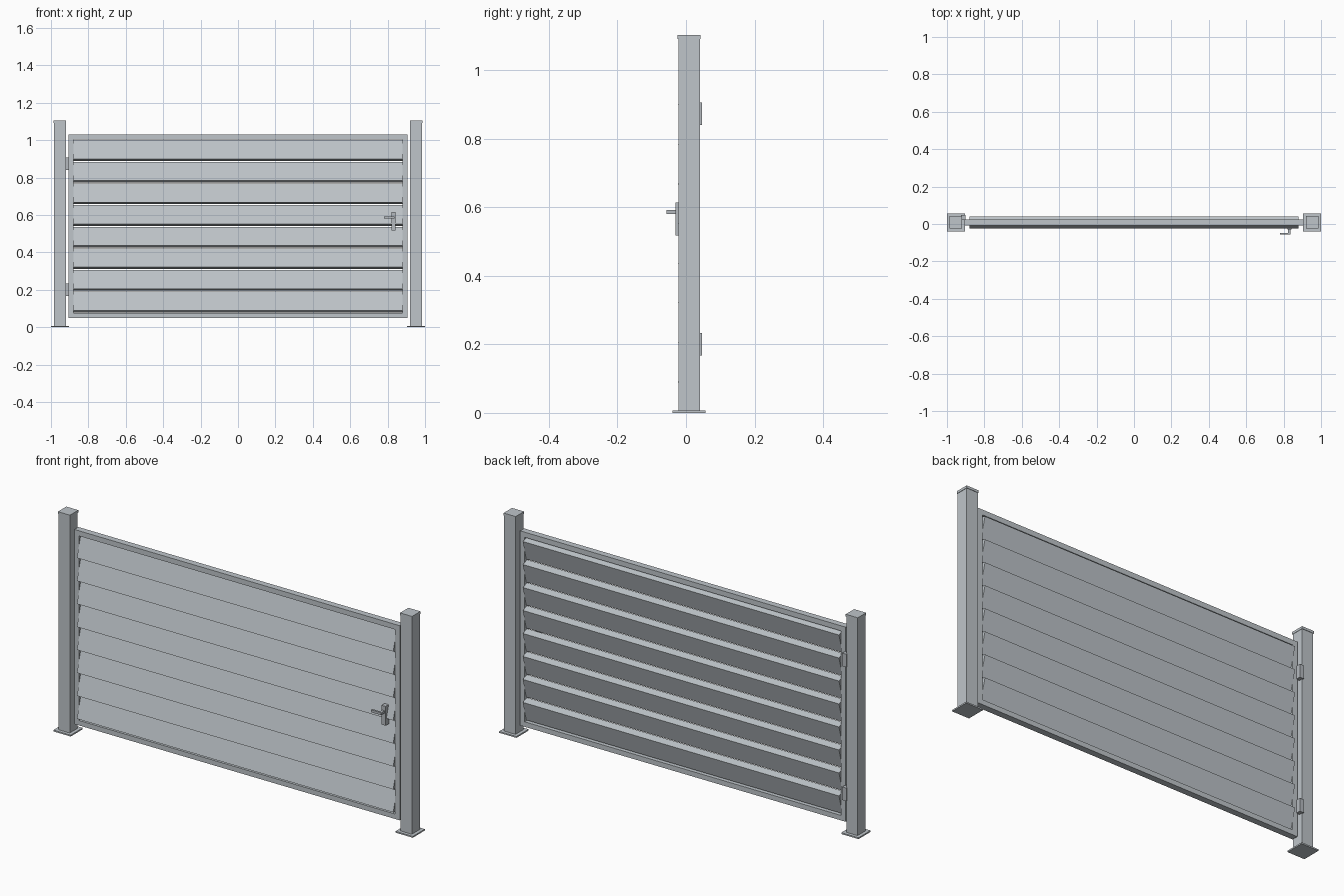
import bpy, math

if "Cube" in bpy.data.objects:
    bpy.data.objects.remove(bpy.data.objects["Cube"])


def material(name, col):
    m = bpy.data.materials.new(name)
    m.diffuse_color = (*col, 1)
    m.use_nodes = True
    m.node_tree.nodes["Principled BSDF"].inputs["Base Color"].default_value = m.diffuse_color
    return m


GREY = material("light_grey_metal", (0.52, 0.56, 0.59))
HARDWARE = material("hardware_grey", (0.46, 0.49, 0.52))


def box(name, x, y, z, mat=GREY, tilt=0.0):
    """Box from (min, max) ranges, optionally tilted about its own x axis."""
    r = (x, y, z)
    bpy.ops.mesh.primitive_cube_add(size=1, location=[(a + b) / 2 for a, b in r])
    o = bpy.context.object
    o.name = name
    o.scale = [b - a for a, b in r]
    o.rotation_euler.x = tilt
    o.data.materials.append(mat)
    return o


YC = 0.009   # depth centre of the gate


def square(name, cx, half, z):
    return box(name, (cx - half, cx + half), (YC - half, YC + half), z)


# posts with base plates and caps
for side, s in (("left", -1), ("right", 1)):
    square(side + "_base_plate", s * 0.952, 0.048, (0, 0.007))
    square(side + "_post", s * 0.952, 0.0315, (0.007, 1.092))
    square(side + "_post_cap", s * 0.952, 0.0335, (1.092, 1.104))

# gate frame
FY = (YC - 0.016, YC + 0.016)
for side, a, b in (("left", -0.906, -0.88), ("right", 0.88, 0.906)):
    box(side + "_frame_stile", (a, b), FY, (0.05, 1.029))
box("bottom_frame_rail", (-0.88, 0.88), FY, (0.05, 0.075))
box("top_frame_rail", (-0.88, 0.88), FY, (1.003, 1.029))

# tilted slats, lower edge to the front
L, T = 0.104, 0.037
for i in range(8):
    zc = 0.539 + (i - 3.5) * 0.1156
    box(f"slat_{i + 1}", (-0.88, 0.88), (YC - T / 2, YC + T / 2),
        (zc - L / 2, zc + L / 2), tilt=-math.radians(16))

# hinges between left post and frame
for name, z in (("lower", 0.2), ("upper", 0.873)):
    box(name + "_hinge", (-0.925, -0.902), (0.022, 0.047),
        (z - 0.033, z + 0.033), HARDWARE)

# handle: back plate, stem and lever
box("handle_plate", (0.82, 0.842), (-0.030, -0.004), (0.518, 0.615), HARDWARE)
box("handle_stem", (0.823, 0.837), (-0.048, -0.030), (0.580, 0.592), HARDWARE)
box("handle_lever", (0.781, 0.837), (-0.057, -0.047), (0.580, 0.592), HARDWARE)
